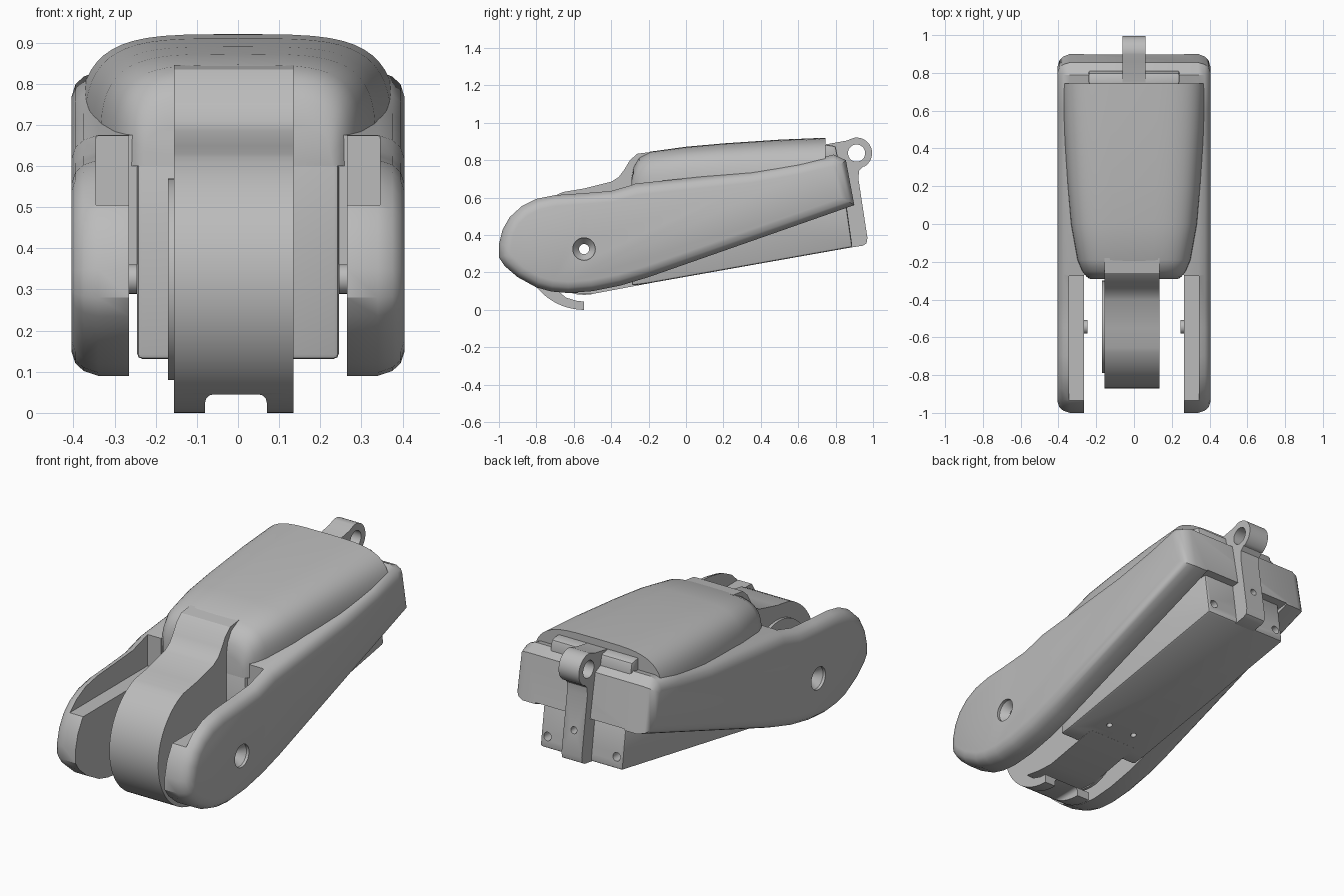
import bpy, bmesh, math
from mathutils import Vector

old = bpy.data.objects.get("Cube")
if old:
    bpy.data.objects.remove(old, do_unlink=True)

grey = bpy.data.materials.new("plain_grey")
grey.use_nodes = True
grey.diffuse_color = (0.5, 0.5, 0.5, 1)
grey.node_tree.nodes["Principled BSDF"].inputs["Base Color"].default_value = (0.5, 0.5, 0.5, 1)


def loft(name, rings):
    """Closed solid through rings that share one point count."""
    bm = bmesh.new()
    loops = [[bm.verts.new(p) for p in ring] for ring in rings]
    n = len(loops[0])
    for a, b in zip(loops, loops[1:]):
        for i in range(n):
            j = (i + 1) % n
            bm.faces.new((a[i], a[j], b[j], b[i]))
    bm.faces.new(loops[0][::-1])
    bm.faces.new(loops[-1])
    bmesh.ops.recalc_face_normals(bm, faces=bm.faces)
    mesh = bpy.data.meshes.new(name)
    bm.to_mesh(mesh)
    bm.free()
    mesh.materials.append(grey)
    obj = bpy.data.objects.new(name, mesh)
    bpy.context.collection.objects.link(obj)
    return obj


def prism(name, profile, x0, x1):
    return loft(name, [[(x, y, z) for y, z in profile] for x in (x0, x1)])


def arc(cy, cz, r, a0=0, a1=360, n=40):
    full = a1 - a0 == 360
    steps = [math.radians(a0 + (a1 - a0) * i / (n if full else n - 1)) for i in range(n)]
    return [(cy + r * math.cos(a), cz + r * math.sin(a)) for a in steps]


def box_profile(y0, y1, z0, z1):
    return [(y0, z0), (y1, z0), (y1, z1), (y0, z1)]


def inset(profile, d):
    """Move a counter-clockwise outline inward by d."""
    pts = [Vector(p) for p in profile]
    out = []
    for i, p in enumerate(pts):
        e1 = (p - pts[i - 1]).normalized()
        e2 = (pts[(i + 1) % len(pts)] - p).normalized()
        n1, n2 = Vector((-e1.y, e1.x)), Vector((-e2.y, e2.x))
        out.append(tuple(p + (n1 + n2) * d / (1 + n1.dot(n2))))
    return out


def activate(obj):
    bpy.ops.object.select_all(action='DESELECT')
    obj.select_set(True)
    bpy.context.view_layer.objects.active = obj


def apply(obj, mod):
    activate(obj)
    bpy.ops.object.modifier_apply(modifier=mod.name)


def cut(cutter, *targets):
    cutter.hide_render = True
    for t in targets:
        m = t.modifiers.new("cut", 'BOOLEAN')
        m.operation, m.solver, m.object = 'DIFFERENCE', 'EXACT', cutter
        apply(t, m)
    bpy.data.objects.remove(cutter, do_unlink=True)


def bevel(obj, width, segments=3):
    m = obj.modifiers.new("round", 'BEVEL')
    m.width, m.segments = width, segments
    m.limit_method = 'ANGLE'
    apply(obj, m)


PIVOT = (-0.545, 0.325)

# Outer shell with two forward arms
outline = [(-1, .28), (-.97, .235), (-.9, .175), (-.8, .12), (-.72, .098), (-.63, .09),
           (-.5, .10), (-.35, .13), (-.2, .175), (.9, .56), (.855, .80), (.79, .83),
           (.6, .785), (.35, .74), (-.27, .675), (-.4, .637), (-.55, .625), (-.7, .615),
           (-.8, .595), (-.88, .555), (-.94, .50), (-.98, .43), (-1, .35)]
layers = [(.34, 0), (.375, .012), (.395, .03), (.405, .06)]
sides = [(-x, d) for x, d in reversed(layers)] + layers
shell = loft("outer_shell", [[(x, y, z) for y, z in inset(outline, d)] for x, d in sides])
cut(prism("slot", [(-1.1, -.1), (1, -.1), (1, .58), (.8, .555), (-.27, .36),
                   (-.27, 1), (-1.1, 1)], -.265, .265), shell)
cut(prism("arm_pocket", box_profile(-1.1, -.275, .505, 1), -.345, .345), shell)

# Knuckle barrel with neck and lower hook
front = arc(*PIVOT, .325, 270, 110, 36)
knuckle = prism("knuckle", front + [
    (-.55, .648), (-.4, .685), (-.36, .71), (-.33, .75), (-.30, .80), (-.26, .835), (-.18, .845),
    (-.18, .145), (-.5, .085), (-.6, .09), (-.69, .105), (-.64, .065), (-.58, .047),
    (-.545, .045)], -.155, .135)
notch = prism("notch", box_profile(-.78, -.5, -.1, .045), -.08, .07)
bevel(notch, .02)
cut(notch, knuckle)
washer = prism("knuckle_washer", arc(*PIVOT, .245), -.17, -.154)

# Pivot bosses on the inside of the arms
bosses = [prism(side + "_boss", arc(*PIVOT, .036, n=24), s * .245, s * .27)
          for side, s in (("left", 1), ("right", -1))]

# Countersunk pivot hole straight through
hole = [(-.45, .06), (-.39, .06), (-.35, .027), (.35, .027), (.39, .06), (.45, .06)]
cut(loft("pivot_hole", [[(x, y, z) for y, z in arc(*PIVOT, r, n=32)] for x, r in hole]),
    shell, knuckle, washer, *bosses)

# Rounded top pad, superelliptic cross-sections
stations = [(-.292, .23, .70), (-.28, .25, .765), (-.25, .275, .815), (-.19, .30, .846),
            (0, .335, .872), (.2, .353, .89), (.5, .375, .91), (.745, .388, .92)]
BASE = .60


def pad_ring(y, w, top, n=28):
    ring = []
    for i in range(n + 1):
        a = math.pi * i / n
        c, s = math.cos(a), math.sin(a)
        ring.append((w * math.copysign(abs(c) ** .5, c), y, BASE + (top - BASE) * abs(s) ** .5))
    return ring


pad = loft("top_pad", [pad_ring(*s) for s in stations])

# Inner core block
core = prism("core_block", [(-.29, .13), (-.21, .14), (.89, .335), (.855, .58), (-.29, .61)],
             -.245, .245)
bevel(core, .012, 2)


def drill(name, x, z, r, y0, y1, *targets):
    cut(loft(name, [[(px, y, pz) for px, pz in arc(x, z, r, n=20)] for y in (y0, y1)]), *targets)


# Rear lug with ring eye
lug = prism("rear_lug", [(.82, .33), (.88, .333), (.945, .343), (.965, .355), (.97, .385),
                         (.922, .70), (.925, .745), (.945, .765)]
            + arc(.912, .838, .083, -60, 100, 20)
            + [(.86, .905), (.75, .885), (.75, .80), (.82, .78)], -.06, .06)
cut(prism("eye", arc(.912, .838, .046, n=32), -.2, .2), lug)
for sx in (-1, 1):
    drill("rear_screw_hole", sx * .205, .395, .022, .8, 1, core)
drill("lug_screw_hole", 0, .51, .018, .91, 1.1, lug)

# Small pin holes under the core
for sx in (-1, 1):
    cut(loft("pin_hole", [[(x, y, z) for x, y in arc(sx * .08, -.1, .015, n=16)]
                          for z in (.05, .25)]), core)

# Stepped plate behind the pad
plate = prism("rear_top_plate", [(.74, .79), (.815, .80), (.80, .875), (.74, .885)], -.24, .24)
bevel(plate, .01, 2)

# Smooth shading with sharp edges kept
for obj in [shell, knuckle, washer, pad, core, lug, plate] + bosses:
    activate(obj)
    bpy.ops.object.shade_smooth_by_angle(angle=math.radians(32))
